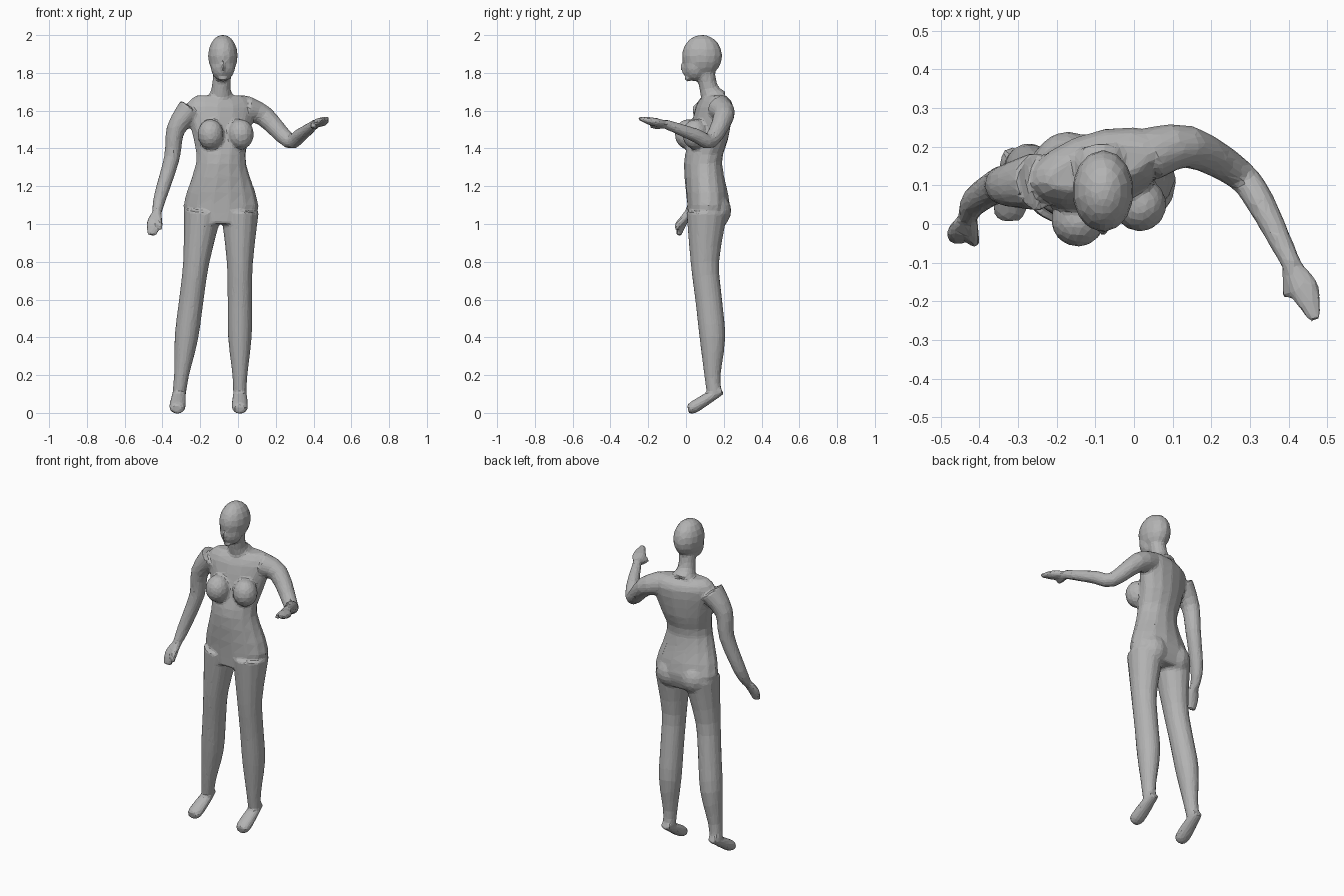
import bpy
import bmesh
import math
from mathutils import Vector, Matrix

SIDES = 14
FRONT_BACK = Vector((0, 1, 0))
UP = Vector((0, 0, 1))
MIDDLE = -.09  # x of the body's centre line

cube = bpy.data.objects.get("Cube")
if cube:
    bpy.data.objects.remove(cube, do_unlink=True)

bm = bmesh.new()


def smooth(stations):
    """Pass a rounded curve through a few four-value stations."""
    points = [Vector(station) for station in stations]
    padded = [points[0], *points, points[-1]]
    result = []
    for a, b, c, d in zip(padded, padded[1:], padded[2:], padded[3:]):
        for step in range(3):
            t = step / 3
            result.append(b + (c - a) * (t / 2)
                          + (a * 2 - b * 5 + c * 4 - d) * (t ** 2 / 2)
                          + (b * 3 - a - c * 3 + d) * (t ** 3 / 2))
    result.append(points[-1])
    return result


def skin(sections):
    """Closed tube over elliptical sections given as (centre, across, through)."""
    rings = []
    for centre, across, through in sections:
        angles = [math.tau * k / SIDES for k in range(SIDES)]
        rings.append([bm.verts.new(centre + across * math.cos(angle) + through * math.sin(angle))
                      for angle in angles])
    for ring, following in zip(rings, rings[1:]):
        for k in range(SIDES):
            n = (k + 1) % SIDES
            bm.faces.new((ring[k], ring[n], following[n], following[k]))
    bm.faces.new(rings[0][::-1])
    bm.faces.new(rings[-1])


def limb(stations, facing, flatness=1):
    """Tube along (x, y, z, radius); flatness scales its size towards facing."""
    curve = smooth(stations)
    sections = []
    for i, station in enumerate(curve):
        before = curve[max(i - 1, 0)].xyz
        after = curve[min(i + 1, len(curve) - 1)].xyz
        along = (after - before).normalized()
        across = along.cross(facing).normalized() * station.w
        through = across.cross(along) * flatness
        sections.append((station.xyz, across, through))
    skin(sections)


def trunk(stations):
    """Level sections (y, z, half width, half depth), turning from hips to chest."""
    sections = []
    for y, z, width, depth in smooth(stations):
        rise = min(max((z - 1.1) / .35, 0), 1)
        turn = Matrix.Rotation(math.radians(16) * rise, 3, "Z")
        sections.append((Vector((MIDDLE, y, z)),
                         turn @ Vector((width, 0, 0)), turn @ Vector((0, depth, 0))))
    skin(sections)


def blob(centre, radii):
    """Ellipsoid for a soft body volume."""
    matrix = Matrix.Translation(centre) @ Matrix.Diagonal((*radii, 1))
    bmesh.ops.create_uvsphere(bm, u_segments=SIDES, v_segments=10, radius=1, matrix=matrix)


def leg(ankle_x, splay):
    """Leg and tiptoe foot; splay shifts it sideways with height."""
    profile = (  # y, height, radius
        (.11, 1.06, .1), (.1, .8, .07), (.12, .6, .065),
        (.14, .4, .063), (.14, .2, .04), (.15, .1, .036))
    limb([(ankle_x + splay * z, y, z, radius) for y, z, radius in profile],
         FRONT_BACK, flatness=1.1)
    sole = ((.19, .12, .03), (.12, .08, .04), (.04, .03, .044), (.01, .02, .03))
    limb([(ankle_x + splay * z, y, z, radius) for y, z, radius in sole], UP, flatness=.75)


# Torso: crotch, hips, waist, ribs, shoulders, collar
trunk([
    (.11, 1, .16, .1),
    (.12, 1.1, .2, .115),
    (.09, 1.32, .135, .1),
    (.12, 1.45, .15, .1),
    (.15, 1.62, .19, .09),
    (.15, 1.68, .14, .05),
])

# Bust and buttocks
for side in (-1, 1):
    blob((-.065 + side * .08, .03 + side * .02, 1.475), (.07, .07, .08))
    blob((MIDDLE + side * .08, .15, 1.07), (.09, .09, .095))

# Neck
limb([
    (MIDDLE, .15, 1.66, .075),
    (MIDDLE, .12, 1.72, .05),
    (-.08, .1, 1.83, .05),
], FRONT_BACK)

# Head: skull, face, then nose, lips, chin and brow
HEAD_X = -.08
blob((HEAD_X, .085, 1.89), (.08, .107, .112))
blob((HEAD_X, .05, 1.835), (.066, .064, .08))
blob((HEAD_X, -.015, 1.83), (.012, .017, .025))
blob((HEAD_X, -.005, 1.8), (.02, .014, .01))
blob((HEAD_X, .01, 1.77), (.025, .02, .016))
blob((HEAD_X, .005, 1.89), (.05, .02, .016))

# Right and left legs
leg(ankle_x=-.325, splay=.13)
leg(ankle_x=.01, splay=0)

# Right arm, hanging, with hand and thumb
right_wrist = (-.43, .02, 1.06, .025)
limb([
    (-.25, .11, 1.61, .07),
    (-.33, .1, 1.5, .05),
    (-.35, .1, 1.35, .042),
    (-.41, .06, 1.15, .035),
    right_wrist,
], FRONT_BACK, flatness=1.1)
limb([right_wrist, (-.45, -.02, 1, .036), (-.455, -.04, .94, .025)], FRONT_BACK, flatness=.6)
limb([right_wrist, (-.415, -.04, 1, .017), (-.41, -.05, .97, .012)], FRONT_BACK)

# Left arm, bent forward at the elbow, with hand and thumb
left_wrist = (.41, -.11, 1.53, .025)
limb([
    (.04, .18, 1.61, .07),
    (.14, .2, 1.57, .055),
    (.27, .13, 1.44, .041),
    (.33, .05, 1.47, .037),
    left_wrist,
], UP)
limb([left_wrist, (.44, -.17, 1.54, .04), (.47, -.25, 1.56, .015)], UP, flatness=.6)
limb([left_wrist, (.4, -.16, 1.52, .018), (.395, -.19, 1.52, .013)], UP)

bmesh.ops.recalc_face_normals(bm, faces=bm.faces)
mesh = bpy.data.meshes.new("figure_body")
bm.to_mesh(mesh)
bm.free()
figure = bpy.data.objects.new("figure_body", mesh)
bpy.context.collection.objects.link(figure)

# Plain grey
grey = bpy.data.materials.new("plain_grey")
grey.use_nodes = True
colour = (.45, .45, .45, 1)
grey.diffuse_color = colour
grey.node_tree.nodes["Principled BSDF"].inputs["Base Color"].default_value = colour
mesh.materials.append(grey)

# Fuse the parts into one skin, soften the joins, then facet it
fuse = figure.modifiers.new("fuse", "REMESH")
fuse.mode = "VOXEL"
fuse.voxel_size = .009
soften = figure.modifiers.new("soften", "SMOOTH")
soften.factor = .5
soften.iterations = 5
facet = figure.modifiers.new("facet", "DECIMATE")
facet.ratio = .09
